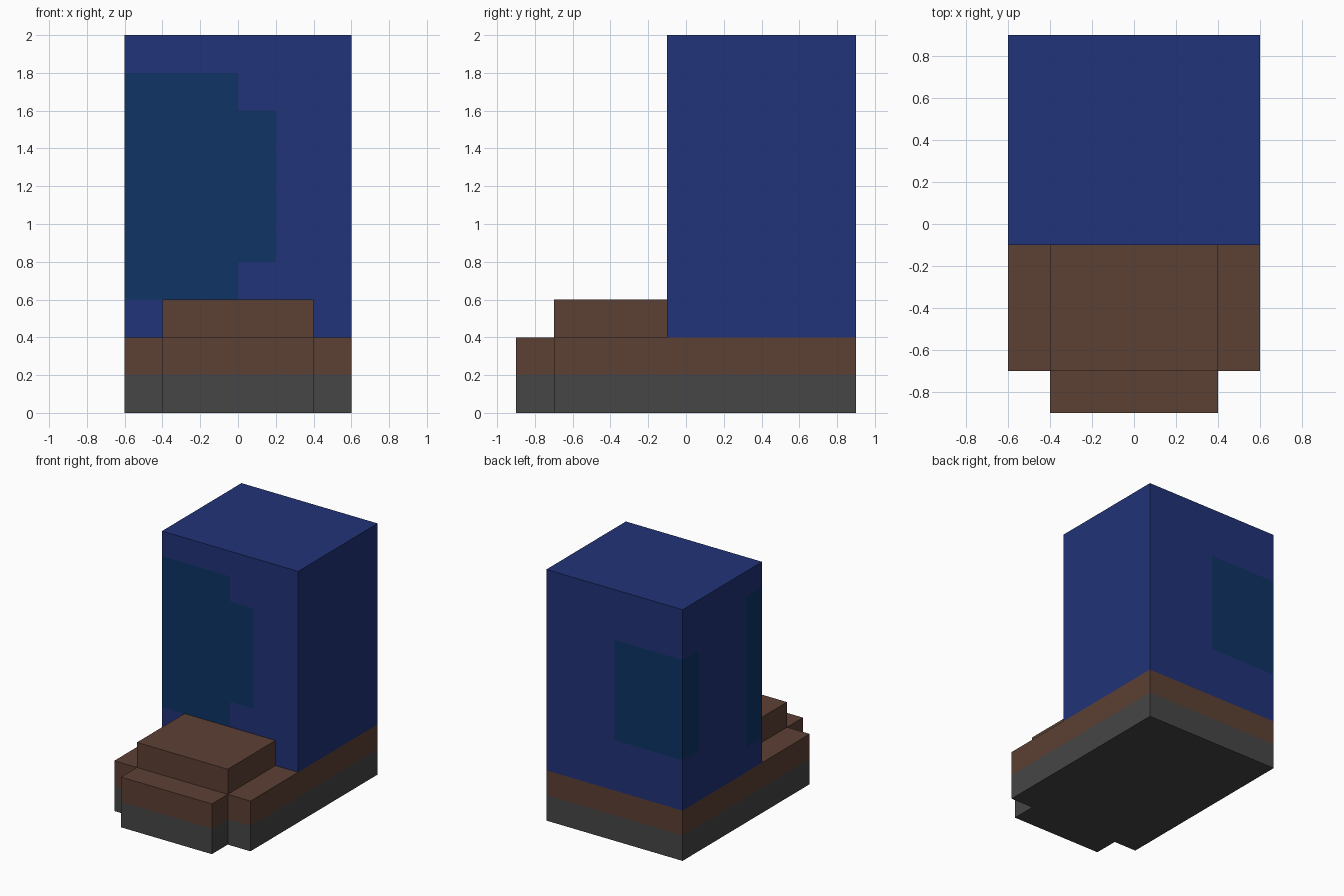
import bpy, bmesh
from mathutils import Vector

cube = bpy.data.objects.get("Cube")
if cube:
    bpy.data.objects.remove(cube, do_unlink=True)


def linear(v):
    v /= 255
    return v / 12.92 if v <= 0.04045 else ((v + 0.055) / 1.055) ** 2.4


def material(name, rgb):
    m = bpy.data.materials.new(name)
    color = (*[linear(v) for v in rgb], 1)
    m.diffuse_color = color
    m.use_nodes = True
    bsdf = m.node_tree.nodes["Principled BSDF"]
    bsdf.inputs["Base Color"].default_value = color
    bsdf.inputs["Roughness"].default_value = 0.9
    return m


blue = material("navy blue cloth", (33, 51, 120))
teal = material("dark teal patch", (14, 52, 101))
brown = material("brown leather", (92, 64, 52))
grey = material("dark grey sole", (70, 70, 70))


def box(name, lo, hi, mats, cuts=(), rule=None):
    """Box from corner lo to corner hi, sliced at (axis, position) cuts
    and coloured per face by rule(centre, normal)."""
    lo, hi = Vector(lo), Vector(hi)
    bm = bmesh.new()
    bmesh.ops.create_cube(bm, size=1)
    for v in bm.verts:
        v.co = (lo + hi) / 2 + v.co * (hi - lo)
    for axis, pos in cuts:
        co, no = Vector(), Vector()
        co[axis], no[axis] = pos, 1
        bmesh.ops.bisect_plane(bm, geom=bm.verts[:] + bm.edges[:] + bm.faces[:],
                               plane_co=co, plane_no=no)
    bm.normal_update()
    if rule:
        for f in bm.faces:
            f.material_index = rule(f.calc_center_median(), f.normal)
    mesh = bpy.data.meshes.new(name)
    bm.to_mesh(mesh)
    bm.free()
    for m in mats:
        mesh.materials.append(m)
    ob = bpy.data.objects.new(name, mesh)
    bpy.context.collection.objects.link(ob)
    return ob


# Leg: patch wraps the front and back edges on the -x side
def leg_rule(c, n):
    tall, short = 0.6 < c.z < 1.8, 0.8 < c.z < 1.6
    if n.y < -0.5:                       # front, stepped outline
        return int((c.x < 0 and tall) or (c.x < 0.2 and short))
    if n.y > 0.5:                        # back
        return int(c.x < 0 and short)
    if n.x < -0.5:                       # side, narrow strips at both edges
        return int((c.y < 0.1 and tall) or (c.y > 0.7 and short))
    return 0


box("leg", (-0.6, -0.1, 0.4), (0.6, 0.9, 2.0), [blue, teal],
    [(0, 0), (0, 0.2), (1, 0.1), (1, 0.7),
     (2, 0.6), (2, 0.8), (2, 1.6), (2, 1.8)], leg_rule)


# Boot: grey below the sole line, brown above
def sole_rule(c, n):
    return int(c.z < 0.2)


sole = [(2, 0.203)]
box("boot_foot", (-0.6, -0.7, 0), (0.6, 0.9, 0.4), [brown, grey], sole, sole_rule)
box("boot_toe", (-0.4, -0.9, 0), (0.4, -0.7, 0.4), [brown, grey], sole, sole_rule)
box("boot_instep", (-0.4, -0.7, 0.4), (0.4, -0.1, 0.6), [brown])
